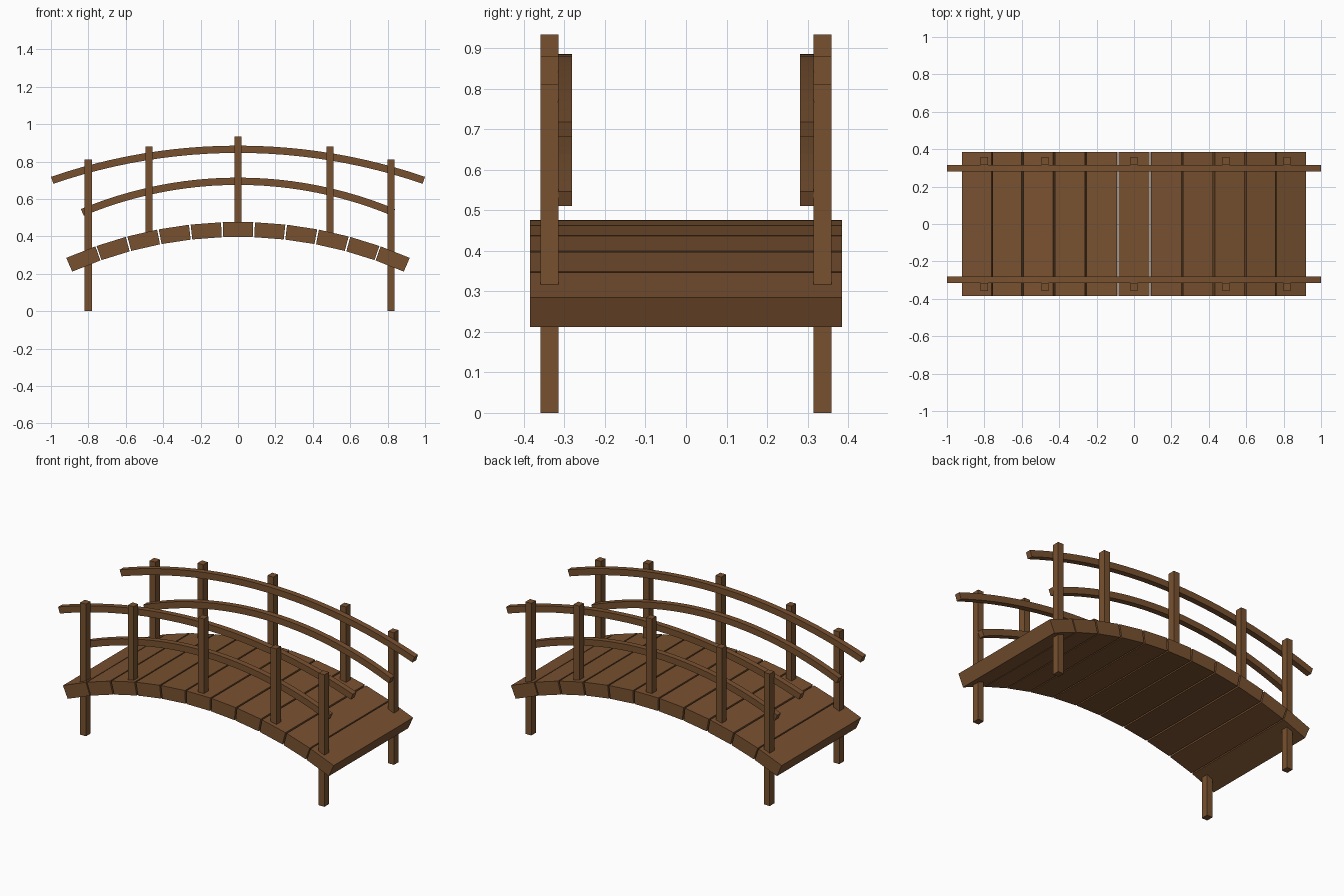
import bpy, bmesh, math

if "Cube" in bpy.data.objects:
    bpy.data.objects.remove(bpy.data.objects["Cube"])

wood = bpy.data.materials.new("brown_wood")
wood.diffuse_color = (0.19, 0.083, 0.03, 1)
wood.use_nodes = True
wood.node_tree.nodes["Principled BSDF"].inputs["Base Color"].default_value = wood.diffuse_color


def prism(name, profile, y0, y1):
    """Extrude a closed (x, z) profile along y."""
    bm = bmesh.new()
    face = bm.faces.new([bm.verts.new((x, y0, z)) for x, z in profile])
    ext = bmesh.ops.extrude_face_region(bm, geom=[face])
    verts = [v for v in ext["geom"] if isinstance(v, bmesh.types.BMVert)]
    bmesh.ops.translate(bm, verts=verts, vec=(0, y1 - y0, 0))
    bmesh.ops.recalc_face_normals(bm, faces=bm.faces)
    mesh = bpy.data.meshes.new(name)
    bm.to_mesh(mesh)
    bm.free()
    mesh.materials.append(wood)
    obj = bpy.data.objects.new(name, mesh)
    bpy.context.collection.objects.link(obj)
    return obj


def arc_band(top, radius, thick, a0, a1, n):
    """Profile of a curved band whose crown is at height top."""
    def ring(r):
        return [(r * math.sin(a0 + (a1 - a0) * i / n),
                 top - radius + r * math.cos(a0 + (a1 - a0) * i / n))
                for i in range(n + 1)]
    return ring(radius) + ring(radius - thick)[::-1]


# Arched deck of eleven wedge planks
R, TOP, THICK = 2.29, 0.477, 0.08
pitch = math.radians(23.7) * 2 / 11
gap = 0.009 / R
for i in range(11):
    mid = (i - 5) * pitch
    half = pitch / 2 - (gap / 2 if abs(i - 5) < 5 else gap / 4)
    prism(f"deck_plank_{i + 1}",
          arc_band(TOP, R, THICK, mid - half, mid + half, 1), -0.385, 0.385)

# Posts: (x, top height, reaches the ground)
POSTS = [(-0.80, 0.81, True), (-0.476, 0.881, False), (0, 0.933, False),
         (0.492, 0.881, False), (0.818, 0.81, True)]
for label, s in (("front", -1), ("back", 1)):
    for i, (x, top, ground) in enumerate(POSTS):
        low = 0 if ground else TOP - R + math.sqrt(R * R - x * x) - 0.04
        w = 0.0195
        prism(f"{label}_post_{i + 1}",
              [(x - w, low), (x + w, low), (x + w, top), (x - w, top)],
              s * 0.315, s * 0.359)

    # Curved handrail and lower rail on the inner side of the posts
    for name, top, radius, end in (("handrail", 0.885, 3.08, 1.0),
                                   ("lower_rail", 0.714, 2.184, 0.84)):
        a = math.asin(end / radius)
        prism(f"{label}_{name}", arc_band(top, radius, 0.039, -a, a, 24),
              s * 0.281, s * 0.316)
